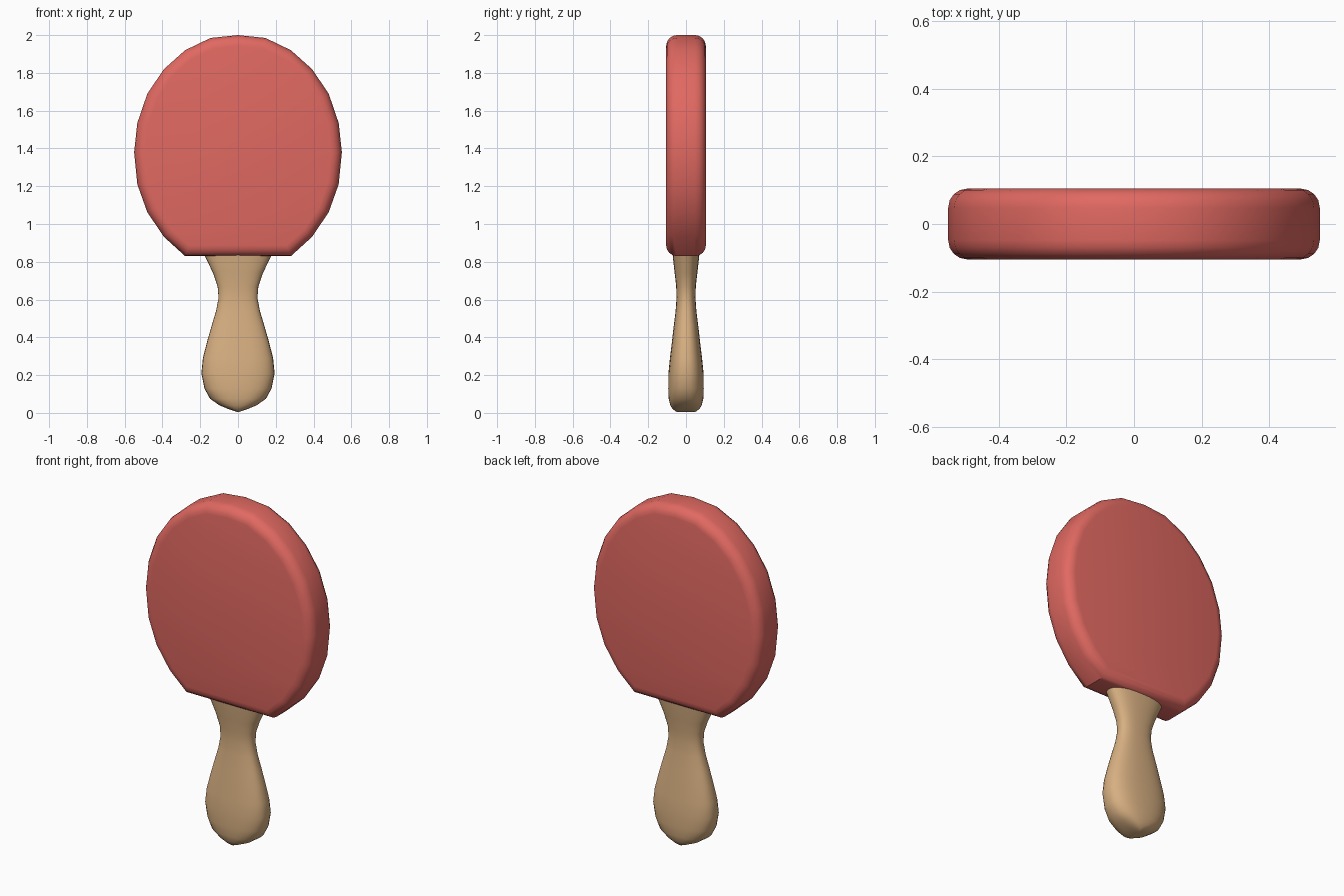
import bpy, bmesh, math

if "Cube" in bpy.data.objects:
    bpy.data.objects.remove(bpy.data.objects["Cube"])


def material(name, color):
    m = bpy.data.materials.new(name)
    m.diffuse_color = (*color, 1)
    m.use_nodes = True
    m.node_tree.nodes["Principled BSDF"].inputs["Base Color"].default_value = m.diffuse_color
    return m


def finish(bm, name, mat, angle):
    bmesh.ops.recalc_face_normals(bm, faces=bm.faces)
    mesh = bpy.data.meshes.new(name)
    bm.to_mesh(mesh)
    bm.free()
    ob = bpy.data.objects.new(name, mesh)
    bpy.context.collection.objects.link(ob)
    mesh.materials.append(mat)
    bpy.ops.object.select_all(action='DESELECT')
    bpy.context.view_layer.objects.active = ob
    ob.select_set(True)
    bpy.ops.object.shade_smooth_by_angle(angle=math.radians(angle))
    return ob


red = material("red_rubber", (0.75, 0.14, 0.12))
wood = material("wood", (0.68, 0.43, 0.22))

# Blade: faceted oval cut flat at the bottom, with rounded rims
half = [(0.145, 1.985), (0.28, 1.92), (0.392, 1.82), (0.48, 1.69), (0.533, 1.535),
        (0.55, 1.38), (0.533, 1.21), (0.48, 1.062), (0.392, 0.932), (0.28, 0.83)]
outline = [(0, 2.0)] + half + [(-x, z) for x, z in reversed(half)]
T = 0.105
bm = bmesh.new()
face = bm.faces.new([bm.verts.new((x, -T, z)) for x, z in outline])
ext = bmesh.ops.extrude_face_region(bm, geom=[face], use_keep_orig=True)
moved = [v for v in ext["geom"] if isinstance(v, bmesh.types.BMVert)]
bmesh.ops.translate(bm, verts=moved, vec=(0, 2 * T, 0))
bmesh.ops.recalc_face_normals(bm, faces=bm.faces)
rims = [e for e in bm.edges if abs(e.verts[0].co.y - e.verts[1].co.y) < 1e-5]
bmesh.ops.bevel(bm, geom=rims, offset=0.057, segments=4, profile=0.5, affect='EDGES')
finish(bm, "blade", red, 35)

# Handle: lofted rounded sections (z, half width, half depth), keel-shaped at the base
sections = [(0.005, 0.004, 0.05), (0.02, 0.05, 0.07), (0.04, 0.098, 0.083),
            (0.075, 0.148, 0.092), (0.13, 0.178, 0.094), (0.21, 0.194, 0.093),
            (0.29, 0.186, 0.085), (0.38, 0.163, 0.074), (0.46, 0.14, 0.065),
            (0.54, 0.116, 0.055), (0.61, 0.103, 0.05), (0.67, 0.108, 0.052),
            (0.74, 0.132, 0.06), (0.83, 0.175, 0.07), (0.9, 0.2, 0.075)]
N = 32
bm = bmesh.new()


def rounded(c):
    return math.copysign(abs(c) ** 0.8, c)


rings = []
for z, hx, hy in sections:
    angles = [2 * math.pi * i / N for i in range(N)]
    rings.append([bm.verts.new((hx * rounded(math.cos(a)), hy * rounded(math.sin(a)), z))
                  for a in angles])
for lo, hi in zip(rings, rings[1:]):
    for i in range(N):
        j = (i + 1) % N
        bm.faces.new((lo[i], lo[j], hi[j], hi[i]))
bm.faces.new(rings[0])
bm.faces.new(rings[-1])
finish(bm, "handle", wood, 50)
